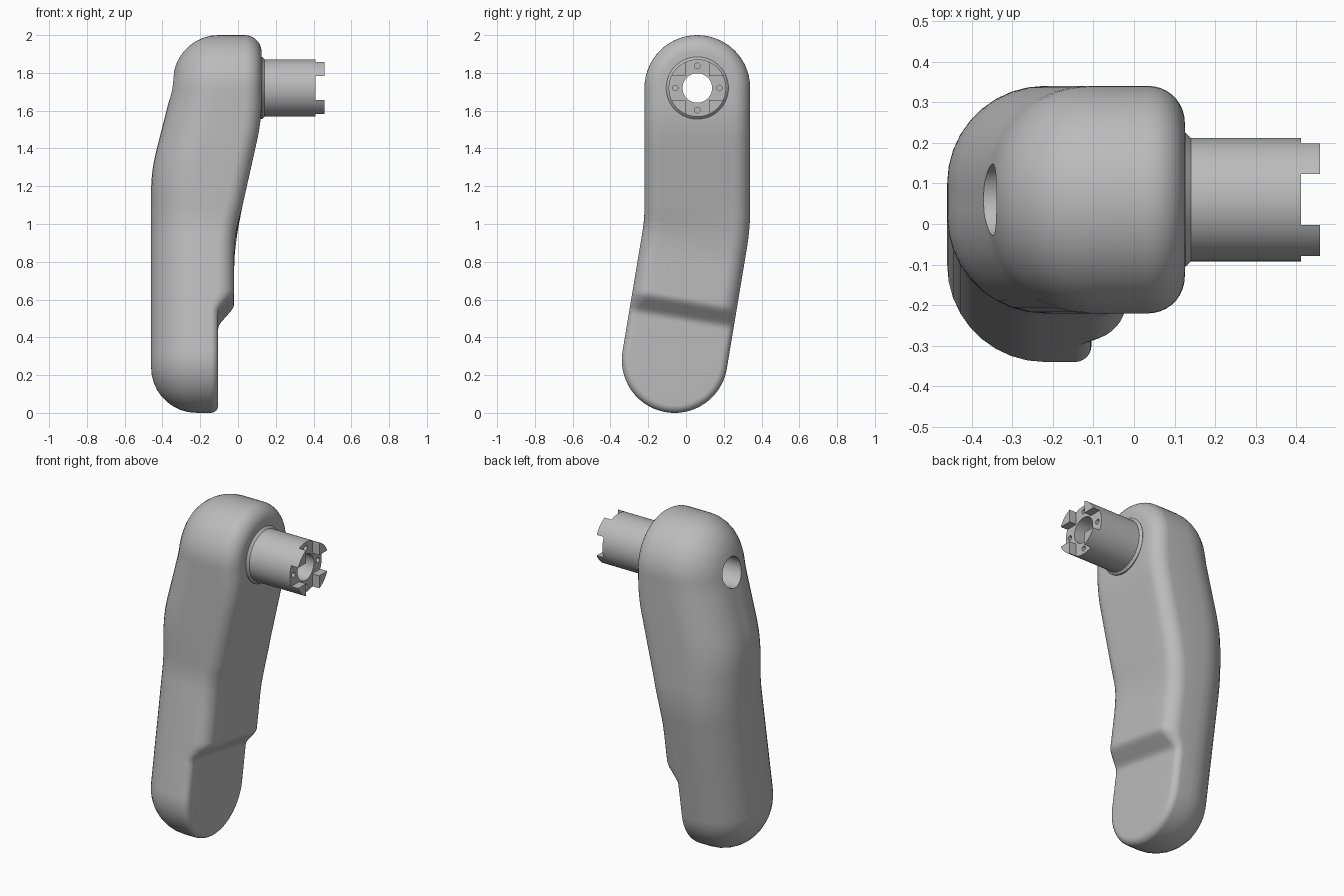
import bpy, bmesh, math
from mathutils import Matrix

cube = bpy.data.objects.get("Cube")
if cube:
    bpy.data.objects.remove(cube, do_unlink=True)

grey = bpy.data.materials.new("plain_grey")
grey.use_nodes = True
grey.diffuse_color = (0.5, 0.5, 0.5, 1)
grey.node_tree.nodes["Principled BSDF"].inputs["Base Color"].default_value = (0.5, 0.5, 0.5, 1)

RADIUS = 0.28                     # half width of the arm
LOW, BEND, HIGH = 0.27, 1.0, 1.72  # stations along the spine
TILT = math.radians(9.46)
AXLE_Y, AXLE_Z = 0.06, HIGH


def make_object(name, bm):
    bmesh.ops.recalc_face_normals(bm, faces=bm.faces)
    mesh = bpy.data.meshes.new(name)
    bm.to_mesh(mesh)
    bm.free()
    mesh.materials.append(grey)
    obj = bpy.data.objects.new(name, mesh)
    bpy.context.collection.objects.link(obj)
    return obj


def activate(obj):
    bpy.ops.object.select_all(action='DESELECT')
    obj.select_set(True)
    bpy.context.view_layer.objects.active = obj


def cut(obj, cutter):
    activate(obj)
    mod = obj.modifiers.new("cut", 'BOOLEAN')
    mod.operation, mod.solver, mod.object = 'DIFFERENCE', 'EXACT', cutter
    bpy.ops.object.modifier_apply(modifier=mod.name)
    bpy.data.objects.remove(cutter, do_unlink=True)


def x_cylinder(radius, x0, x1, y=AXLE_Y, z=AXLE_Z, sides=48):
    bm = bmesh.new()
    place = Matrix.Translation(((x0 + x1) / 2, y, z)) @ Matrix.Rotation(math.pi / 2, 4, 'Y')
    bmesh.ops.create_cone(bm, cap_ends=True, segments=sides, radius1=radius,
                          radius2=radius, depth=x1 - x0, matrix=place)
    return make_object("bore_cutter", bm)


def box(size, centre):
    bm = bmesh.new()
    bmesh.ops.create_cube(bm, size=1, matrix=Matrix.Translation(centre) @ Matrix.Diagonal((*size, 1)))
    return make_object("slot_cutter", bm)


def piecewise(points, u):
    if u <= points[0][0]:
        return points[0][1]
    for (a, p), (b, q) in zip(points, points[1:]):
        if u <= b:
            return p + (q - p) * (u - a) / (b - a)
    return points[-1][1]


def smooth(points, u, width):
    return sum(piecewise(points, u + width * k / 5) for k in range(-5, 6)) / 11


# Depth profiles along the spine
INNER = [(0.9, -0.02), (1.55, 0.125)]
OUTER = [(1.28, -0.46), (1.74, -0.343)]
STEP = [(0.495, 1), (0.585, 0)]


def inner_x(u):
    return smooth(INNER, u, 0.1) - 0.085 * smooth(STEP, u, 0.018)


def outer_x(u):
    return smooth(OUTER, u, 0.1)


def inner_fillet(s):
    return 0.09 - 0.05 * smooth(STEP, s, 0.018)


def outer_fillet(s):
    return 0.24


def spine(s):
    lean = smooth([(0, 1), (BEND, 0)], s, 0.08) * BEND
    return AXLE_Y - lean * math.sin(TILT), s + lean * (1 - math.cos(TILT))


def frame(s):
    (y0, z0), (y1, z1) = spine(s - 0.005), spine(s + 0.005)
    length = math.hypot(y1 - y0, z1 - z0)
    return (y1 - y0) / length, (z1 - z0) / length


# Outline stations: spine position, sideways factor, lengthwise factor
N, ARC = 120, 28
side = [LOW + (HIGH - LOW) * i / N for i in range(N + 1)]
arc = [math.pi * i / ARC for i in range(1, ARC)]
stations = [(s, 1, 0) for s in side]
stations += [(HIGH, math.cos(a), math.sin(a)) for a in arc]
stations += [(s, -1, 0) for s in reversed(side)]
stations += [(LOW, -math.cos(a), -math.sin(a)) for a in arc]


def ring(bm, face_x, fillet, sign, flat, angle):
    verts = []
    for s, across, along in stations:
        f = fillet(s)
        inset = f * (1 - math.sin(angle)) + (RADIUS - f) * flat
        drop = f * (1 - math.cos(angle))
        r = RADIUS - inset
        (y, z), (ty, tz) = spine(s), frame(s)
        verts.append(bm.verts.new((face_x(s + r * along) + sign * drop,
                                   y + r * (across * tz + along * ty),
                                   z + r * (along * tz - across * ty))))
    return verts


# Bent arm: rings run from the inner face, round the rim, to the outer face
bm = bmesh.new()
layers = [(flat, 0) for flat in (1, 0.67, 0.33)]
layers += [(0, math.pi / 2 * i / 9) for i in range(10)]
rings = [ring(bm, inner_x, inner_fillet, -1, *layer) for layer in layers]
rings += [ring(bm, outer_x, outer_fillet, 1, *layer) for layer in reversed(layers)]
for a, b in zip(rings, rings[1:]):
    for i in range(len(a)):
        j = (i + 1) % len(a)
        bm.faces.new((a[i], a[j], b[j], b[i]))
bmesh.ops.remove_doubles(bm, verts=bm.verts, dist=0.0002)
arm = make_object("bent_arm", bm)
cut(arm, x_cylinder(0.088, -0.7, 0.4))

# Hollow shaft with a chamfered collar at its foot
bm = bmesh.new()
profile = [(-0.1, 0.078), (-0.1, 0.165), (0.127, 0.165), (0.14, 0.152), (0.458, 0.152), (0.458, 0.078)]
loop = [bm.verts.new((x, AXLE_Y, AXLE_Z + r)) for x, r in profile]
edges = [bm.edges.new((loop[i - 1], loop[i])) for i in range(len(loop))]
bmesh.ops.spin(bm, geom=loop + edges, cent=(0, AXLE_Y, AXLE_Z), axis=(1, 0, 0),
               angle=math.tau, steps=64, use_merge=True)
bmesh.ops.remove_doubles(bm, verts=bm.verts, dist=0.0001)
shaft = make_object("drive_shaft", bm)

# Crossed slots leave four prongs; a small pin hole sits in each slot floor
SLOT = 0.125
cut(shaft, box((0.2, SLOT, 0.5), (0.511, AXLE_Y, AXLE_Z)))
cut(shaft, box((0.2, 0.5, SLOT), (0.511, AXLE_Y, AXLE_Z)))
for k in range(4):
    a = k * math.pi / 2
    cut(shaft, x_cylinder(0.015, 0.34, 0.5, AXLE_Y + 0.117 * math.cos(a),
                          AXLE_Z + 0.117 * math.sin(a), 16))

for obj in (arm, shaft):
    activate(obj)
    bpy.ops.object.shade_smooth_by_angle(angle=math.radians(35))
